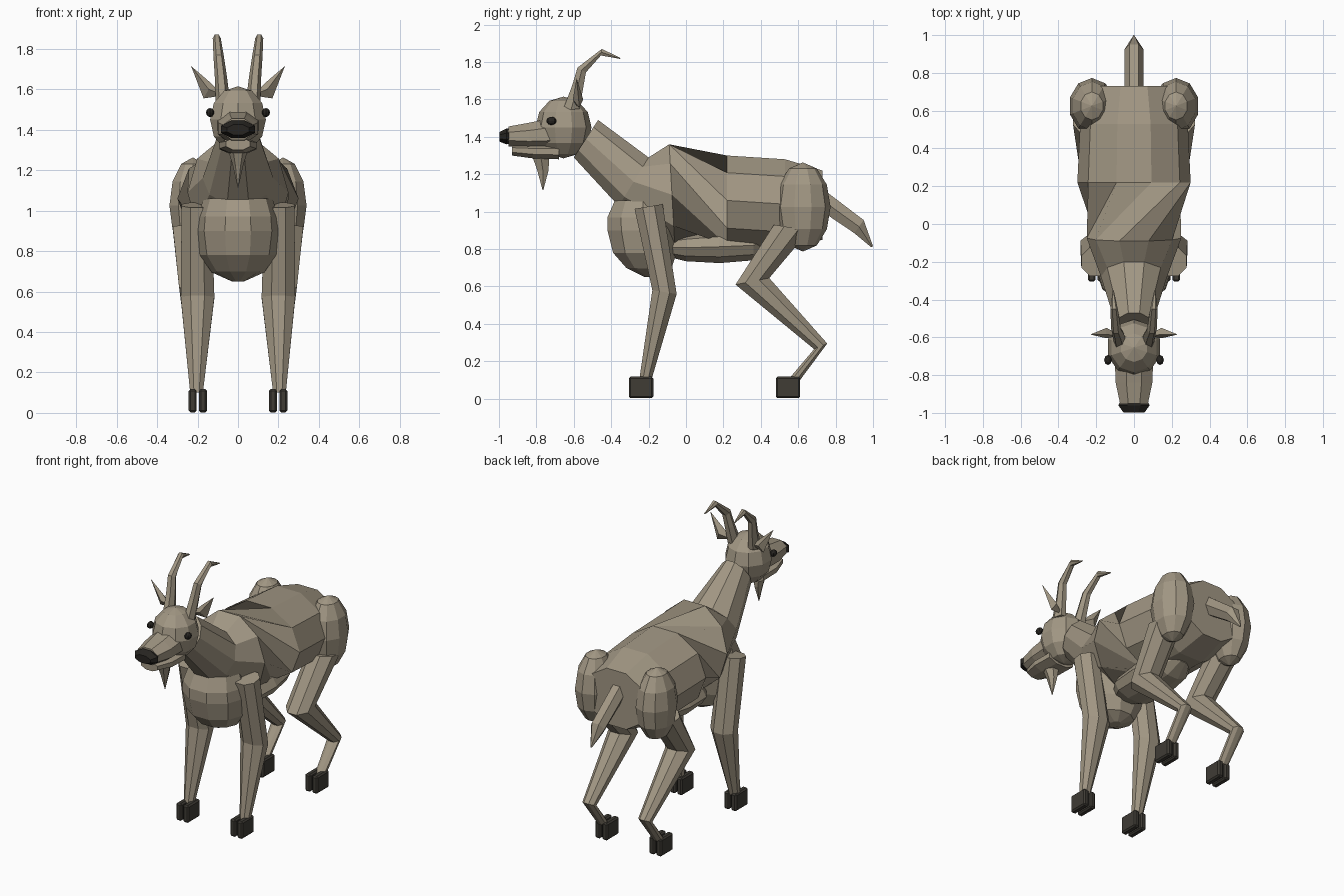
import bpy, bmesh, math
from mathutils import Vector


def material(name, rgb):
    m = bpy.data.materials.new(name)
    m.diffuse_color = (*rgb, 1)
    return m


HIDE = material("tan hide", (0.36, 0.31, 0.23))
HOOF = material("dark hoof", (0.05, 0.045, 0.036))
BLACK = material("black nose", (0.02, 0.018, 0.015))


def finish(name, bm, mat):
    bmesh.ops.recalc_face_normals(bm, faces=bm.faces)
    me = bpy.data.meshes.new(name)
    bm.to_mesh(me)
    bm.free()
    me.materials.append(mat)
    ob = bpy.data.objects.new(name, me)
    bpy.context.collection.objects.link(ob)
    return ob


def loft(name, rings, sides=8, mat=HIDE, flat=True):
    """Skin elliptical rings: (x, half width, y1, z1, y2, z2, twist steps)."""
    bm = bmesh.new()
    loops = []
    for x, rx, y1, z1, y2, z2, *twist in rings:
        a, b = Vector((x, y1, z1)), Vector((x, y2, z2))
        c, h = (a + b) / 2, (a - b) / 2
        if flat:
            h = h / math.cos(math.pi / sides)
        steps = (twist[0] if twist else 0) + (0.5 if flat else 0)
        loop = []
        for i in range(sides):
            t = math.tau * (i + steps) / sides
            loop.append(bm.verts.new(c + h * math.cos(t) + Vector((rx * math.sin(t), 0, 0))))
        loops.append(loop)
    for p, q in zip(loops, loops[1:]):
        for i in range(sides):
            j = (i + 1) % sides
            bm.faces.new((p[i], p[j], q[j], q[i]))
    bm.faces.new(loops[0])
    bm.faces.new(loops[-1])
    return finish(name, bm, mat)


def ball(name, loc, size, segs=10, rings=6, mat=HIDE):
    bm = bmesh.new()
    bmesh.ops.create_uvsphere(bm, u_segments=segs, v_segments=rings, radius=1)
    for v in bm.verts:
        v.co = Vector(v.co[k] * size[k] + loc[k] for k in range(3))
    return finish(name, bm, mat)


def box(name, loc, size, mat):
    bm = bmesh.new()
    bmesh.ops.create_cube(bm, size=1)
    for v in bm.verts:
        v.co = Vector(v.co[k] * size[k] + loc[k] for k in range(3))
    bmesh.ops.bevel(bm, geom=bm.edges[:], offset=0.009, segments=1, affect='EDGES')
    return finish(name, bm, mat)


# Neck, shoulders and twisted barrel in one skin
loft("body", [
    (0, 0.095, -0.47, 1.49, -0.60, 1.29),
    (0, 0.175, -0.20, 1.29, -0.36, 1.03),
    (0, 0.25, -0.09, 1.36, -0.06, 0.82),
    (0, 0.30, 0.22, 1.30, 0.22, 0.82, 2),
    (0, 0.285, 0.53, 1.28, 0.53, 0.80, 2),
    (0, 0.23, 0.73, 1.22, 0.73, 0.85, 2)], 10)

# Chest and belly
loft("chest", [
    (0, 0.03, -0.14, 0.65, -0.22, 0.65),
    (0, 0.13, -0.08, 0.69, -0.32, 0.70),
    (0, 0.19, -0.05, 0.78, -0.39, 0.78),
    (0, 0.207, -0.03, 0.90, -0.42, 0.90),
    (0, 0.20, -0.04, 0.97, -0.42, 0.97),
    (0, 0.17, -0.08, 1.06, -0.38, 1.06)], 10)
loft("belly", [
    (0, 0.08, -0.10, 0.86, -0.10, 0.76),
    (0, 0.15, 0.00, 0.88, 0.00, 0.735),
    (0, 0.16, 0.18, 0.90, 0.18, 0.725),
    (0, 0.13, 0.36, 0.90, 0.36, 0.74),
    (0, 0.06, 0.46, 0.90, 0.46, 0.80)], 10)

# Head, muzzle, jaw, nose and beard
ball("head", (0, -0.655, 1.45), (0.145, 0.15, 0.165))
loft("muzzle", [
    (0, 0.11, -0.72, 1.50, -0.72, 1.33),
    (0, 0.105, -0.84, 1.475, -0.84, 1.335),
    (0, 0.08, -0.95, 1.455, -0.95, 1.35)], 8)
loft("jaw", [
    (0, 0.10, -0.68, 1.36, -0.68, 1.28),
    (0, 0.10, -0.82, 1.36, -0.82, 1.285),
    (0, 0.065, -0.93, 1.36, -0.93, 1.30)], 8)
loft("nose", [
    (0, 0.075, -0.935, 1.445, -0.935, 1.365),
    (0, 0.09, -0.96, 1.445, -0.96, 1.36),
    (0, 0.06, -0.998, 1.425, -0.998, 1.375)], 8, BLACK)
loft("beard", [
    (0, 0.055, -0.73, 1.32, -0.83, 1.32),
    (0, 0.025, -0.735, 1.22, -0.795, 1.22),
    (0, 0.002, -0.763, 1.115, -0.767, 1.115)], 6)

# Tail
loft("tail", [
    (0, 0.05, 0.72, 1.13, 0.70, 1.02),
    (0, 0.05, 0.95, 0.955, 0.90, 0.885),
    (0, 0.004, 1.0, 0.815, 0.99, 0.81)], 6)

for s, side in ((-1, "left"), (1, "right")):
    # Eye, horn and ear
    ball(side + "_eye", (s * 0.138, -0.72, 1.485), (0.02, 0.027, 0.022), 8, 6, BLACK)
    loft(side + "_horn", [
        (s * 0.075, 0.035, -0.66, 1.54, -0.57, 1.55),
        (s * 0.085, 0.03, -0.61, 1.67, -0.55, 1.66),
        (s * 0.095, 0.026, -0.58, 1.77, -0.535, 1.745),
        (s * 0.105, 0.02, -0.45, 1.87, -0.455, 1.835),
        (s * 0.11, 0.003, -0.35, 1.822, -0.354, 1.817)], 6)
    bm = bmesh.new()
    outline = [(0.07, -0.59, 1.57), (0.17, -0.57, 1.555), (0.232, -0.585, 1.715), (0.15, -0.585, 1.645)]
    base = [bm.verts.new((s * x, y, z)) for x, y, z in outline]
    front, back = (bm.verts.new((s * 0.145, y, 1.60)) for y in (-0.605, -0.55))
    for i in range(4):
        bm.faces.new((base[i], base[(i + 1) % 4], front))
        bm.faces.new((base[(i + 1) % 4], base[i], back))
    finish(side + "_ear", bm, HIDE)

    # Legs and haunch
    loft(side + "_front_leg", [
        (s * 0.205, 0.08, -0.275, 1.015, -0.125, 1.04),
        (s * 0.20, 0.09, -0.18, 0.58, -0.05, 0.56),
        (s * 0.205, 0.034, -0.25, 0.10, -0.185, 0.10)], 8)
    ball(side + "_haunch", (s * 0.223, 0.625, 1.025), (0.122, 0.148, 0.238))
    loft(side + "_hind_leg", [
        (s * 0.235, 0.095, 0.47, 0.93, 0.66, 0.90),
        (s * 0.21, 0.088, 0.265, 0.61, 0.445, 0.645),
        (s * 0.205, 0.045, 0.685, 0.265, 0.755, 0.295),
        (s * 0.205, 0.034, 0.545, 0.10, 0.61, 0.10)], 8)

    # Cloven hooves
    for leg, y in (("front", -0.24), ("hind", 0.545)):
        for toe, x in (("inner", 0.173), ("outer", 0.224)):
            box(f"{side}_{leg}_{toe}_hoof", (s * x, y, 0.06), (0.04, 0.13, 0.115), HOOF)
